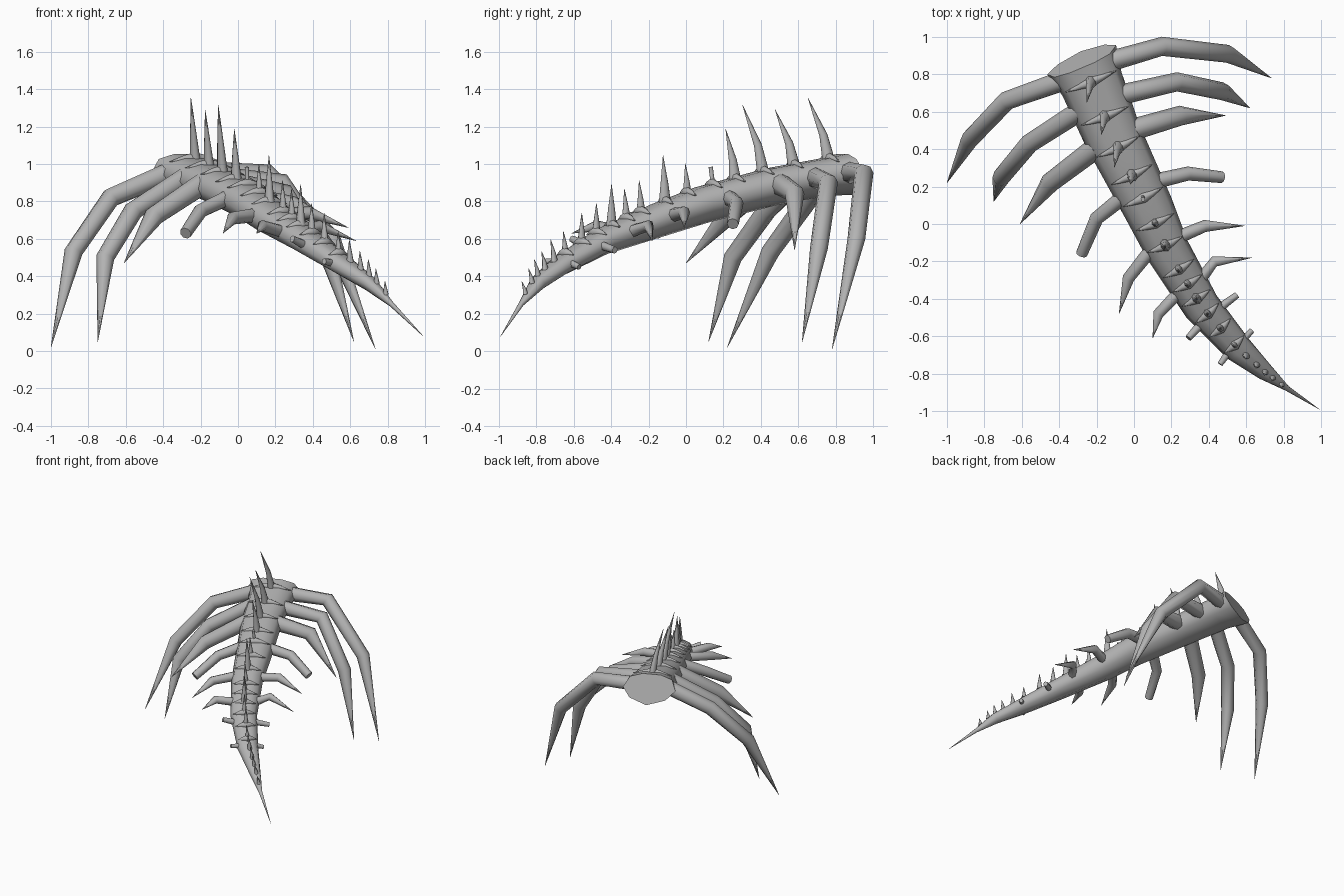
import bpy, bmesh, math
from mathutils import Vector

if "Cube" in bpy.data.objects:
    bpy.data.objects.remove(bpy.data.objects["Cube"])

bone = bpy.data.materials.new("bone_grey")
bone.use_nodes = True
bone.diffuse_color = (0.45, 0.45, 0.45, 1)
bone.node_tree.nodes["Principled BSDF"].inputs["Base Color"].default_value = bone.diffuse_color

UP = Vector((0, 0, 1))
# Trunk stations: centre, half width, half height
TRUNK = [((-.28, .88, .945), .2, .11), ((-.225, .75, .93), .17, .1),
         ((-.115, .475, .88), .155, .1), ((.075, .09, .78), .135, .098),
         ((.18, -.14, .70), .118, .09), ((.36, -.44, .585), .1, .07),
         ((.555, -.665, .455), .078, .052), ((.7, -.79, .36), .047, .04),
         ((.82, -.88, .25), .014, .014), ((.99, -.99, .08), .001, .001)]
TRUNK = [(Vector(c), w, h) for c, w, h in TRUNK]
ROUND = [(math.cos(a * math.tau / 8), math.sin(a * math.tau / 8)) for a in range(8)]
SECTION = [(1, .05), (.8, .75), (.35, 1), (-.35, 1), (-.8, .75), (-1, .05),
           (-.68, -.6), (0, -1), (.68, -.6)]


def loft(name, stations, section, angle, side_hint=None):
    """Sweep a section through (centre, half width, half height) stations."""
    bm = bmesh.new()
    rings = []
    pts = [s[0] for s in stations]
    for i, (c, w, h) in enumerate(stations):
        tangent = (pts[min(i + 1, len(pts) - 1)] - pts[max(i - 1, 0)]).normalized()
        side = UP.cross(tangent) if side_hint is None else side_hint.copy()
        side = (side - tangent * side.dot(tangent)).normalized()
        up = tangent.cross(side)
        rings.append([bm.verts.new(c + side * u * w + up * v * h) for u, v in section])
    n = len(section)
    for a, b in zip(rings, rings[1:]):
        for k in range(n):
            bm.faces.new((a[k], a[(k + 1) % n], b[(k + 1) % n], b[k]))
    bm.faces.new(rings[0])
    bm.faces.new(rings[-1])
    bmesh.ops.recalc_face_normals(bm, faces=bm.faces)
    mesh = bpy.data.meshes.new(name)
    bm.to_mesh(mesh)
    bm.free()
    mesh.materials.append(bone)
    obj = bpy.data.objects.new(name, mesh)
    bpy.context.collection.objects.link(obj)
    bpy.ops.object.select_all(action='DESELECT')
    obj.select_set(True)
    bpy.context.view_layer.objects.active = obj
    bpy.ops.object.shade_smooth_by_angle(angle=math.radians(angle))
    for end in mesh.polygons[-2:]:
        end.use_smooth = False
    return obj


def trunk_at(y):
    """Centre, half width, half height, side and up directions at depth y."""
    for (a, wa, ha), (b, wb, hb) in zip(TRUNK, TRUNK[1:]):
        if b.y <= y <= a.y:
            t = (a.y - y) / (a.y - b.y)
            d = (b - a).normalized()
            side = UP.cross(d).normalized()
            return a.lerp(b, t), wa + (wb - wa) * t, ha + (hb - ha) * t, side, d.cross(side)


# Trunk, with its cut end leaning forward
trunk = loft("trunk", TRUNK, SECTION, 80)
for vert in trunk.data.vertices[:len(SECTION)]:
    vert.co.y -= .3 * (vert.co.z - TRUNK[0][0].z)

# Legs: trunk depth, thickness, blunt end, joints on the right, joints on the left
LEGS = [
    (.82, .058, 0, [(-.68, .66, .82), (-.88, .45, .53), (-1, .22, .02)],
     [(.15, .95, .95), (.5, .91, .6), (.735, .78, .01)]),
    (.65, .058, 0, [(-.56, .43, .75), (-.71, .25, .5), (-.75, .12, .05)],
     [(.23, .76, .9), (.47, .71, .55), (.62, .62, .05)]),
    (.46, .062, 0, [(-.45, .22, .72), (-.61, 0, .47)], [(.25, .58, .84), (.49, .58, .54)]),
    (.19, .044, 1, [(-.2, .03, .75), (-.28, -.16, .63)], [(.29, .27, .79), (.47, .25, .68)]),
    (-.1, .038, 0, [(-.03, -.29, .71), (-.08, -.48, .63)], [(.38, -.01, .74), (.59, -.01, .66)]),
    (-.33, .034, 0, [(.13, -.48, .67), (.1, -.61, .63)], [(.43, -.2, .67), (.63, -.18, .59)]),
    (-.49, .025, 1, [(.29, -.61, .6)], [(.55, -.38, .54)]),
    (-.65, .021, 1, [(.46, -.75, .48)], [(.63, -.57, .45)]),
]
for number, (y, thick, blunt, right, left) in enumerate(LEGS, 1):
    for label, joints in (("right", right), ("left", left)):
        c, w, h, side, up = trunk_at(y)
        outward = math.copysign(1, (Vector(joints[0]) - c).dot(side))
        path = [c + side * outward * w * .65 + up * h * .15] + [Vector(j) for j in joints]
        last = len(path) - 1
        radii = [thick * (1 - .2 * i / last) for i in range(last)]
        radii.append(thick * .75 if blunt else .001)
        hint = (path[-1] - path[0]).cross(UP)
        loft(f"{label}_leg_{number}", [(p, r * .95, r) for p, r in zip(path, radii)],
             ROUND, 60, hint)

# Back spines: trunk depth, height above the trunk, forward lean
SPINES = [(.77, .33, .11), (.59, .3, .1), (.43, .36, .11), (.28, .27, .05), (.16, .1, .01),
          (.03, .16, .01), (-.09, .25, .01), (-.22, .17, .01), (-.3, .16, .01),
          (-.38, .22, 0), (-.46, .16, 0), (-.54, .16, 0), (-.63, .12, .01), (-.69, .12, .02),
          (-.74, .1, .02), (-.78, .09, .02), (-.81, .08, .02), (-.85, .07, .02)]
WING = [(-1, -.1, .05), (-.4, .05, .65), (0, .1, 1), (.4, .05, .65), (1, -.1, .05)]
for number, (y, tall, lean) in enumerate(SPINES, 1):
    c, w, h, side, up = trunk_at(y)
    base = c + up * h * .9
    tip = base + Vector((-lean * .2, -lean, tall))
    middle = base.lerp(tip, .4) + Vector((0, lean * .15, 0))
    thick = min(.036, .1 * tall + .01)
    end = .012 if number == 5 else .001
    loft(f"spine_{number}", [(base, thick * .8, thick), (middle, thick * .5, thick * .65),
                             (tip, end, end)], ROUND, 60, side)
    # Winged collar across the trunk under each larger spine
    if number <= 13:
        loft(f"collar_{number}",
             [(base + side * w * .85 * s + up * h * v, .028 * r, .03 * r) for s, v, r in WING],
             ROUND, 60)
